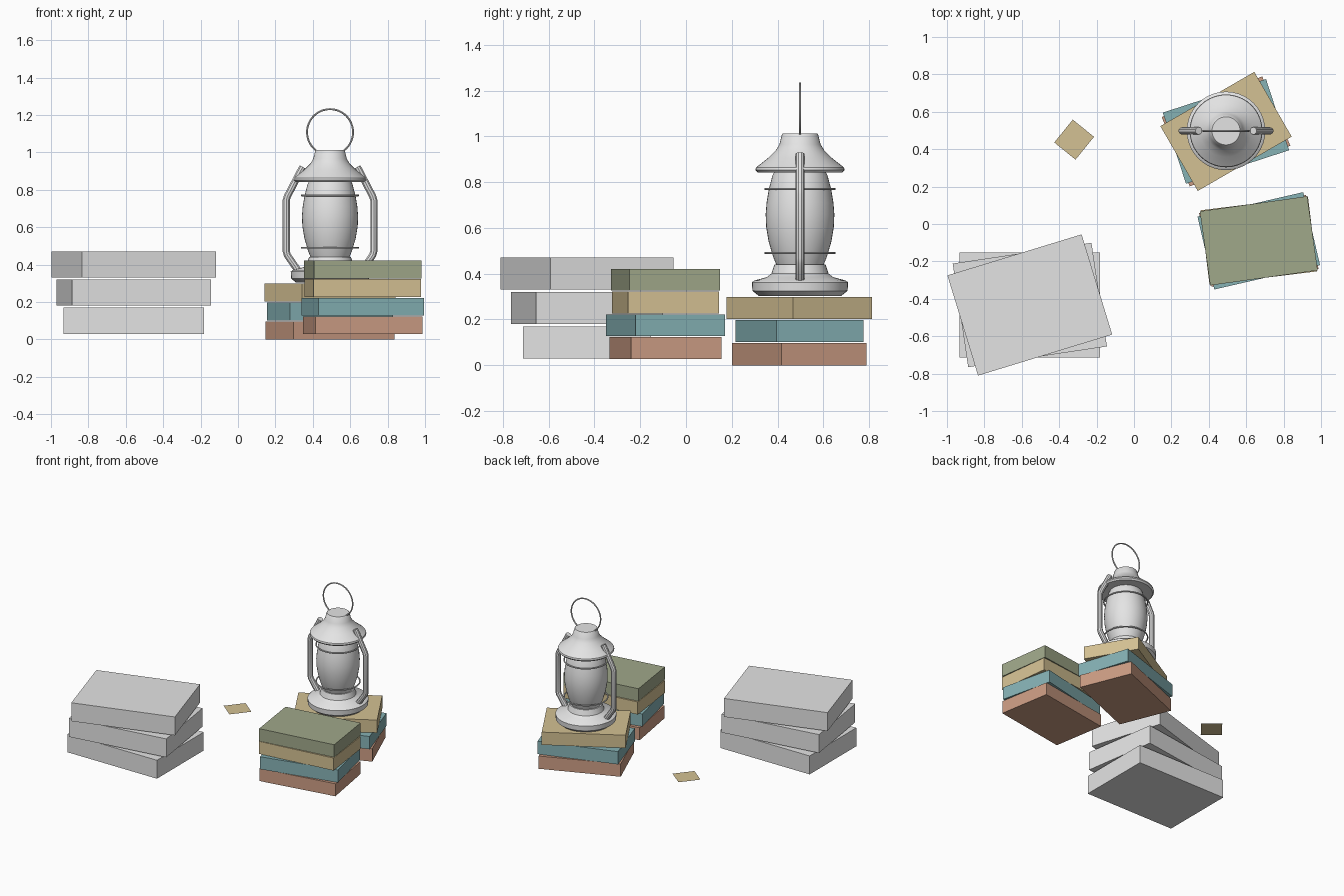
import bpy, bmesh, math
from mathutils import Matrix, Vector

if "Cube" in bpy.data.objects:
    bpy.data.objects.remove(bpy.data.objects["Cube"])


def material(name, r, g, b):
    lin = lambda v: ((v / 255 + 0.055) / 1.055) ** 2.4
    m = bpy.data.materials.new(name)
    m.diffuse_color = (lin(r), lin(g), lin(b), 1)
    m.use_nodes = True
    m.node_tree.nodes["Principled BSDF"].inputs["Base Color"].default_value = m.diffuse_color
    return m


GREY = material("light_grey", 228, 228, 228)
CLAY = material("terracotta", 204, 157, 132)
TEAL = material("teal", 134, 178, 181)
TAN = material("tan", 212, 193, 147)
GREEN = material("sage_green", 160, 168, 138)


def finish(bm, name, mat, smooth=False):
    mesh = bpy.data.meshes.new(name)
    bm.to_mesh(mesh)
    bm.free()
    mesh.materials.append(mat)
    ob = bpy.data.objects.new(name, mesh)
    bpy.context.collection.objects.link(ob)
    if smooth:
        smooth_shade(ob)
    return ob


def smooth_shade(ob):
    bpy.ops.object.select_all(action='DESELECT')
    ob.select_set(True)
    bpy.context.view_layer.objects.active = ob
    bpy.ops.object.shade_smooth_by_angle(angle=math.radians(35))


def stack(name, center, size, z0, pitch, layers):
    """Pile of turned boxes; layers = (angle, material) from the bottom up."""
    for i, (angle, mat) in enumerate(layers):
        bm = bmesh.new()
        loc = Vector((*center, z0 + i * pitch + size[2] / 2))
        bmesh.ops.create_cube(bm, size=1, matrix=Matrix.Translation(loc)
                              @ Matrix.Rotation(math.radians(angle), 4, 'Z')
                              @ Matrix.Diagonal((*size, 1)))
        finish(bm, f"{name}_{i + 1}", mat)


# Book piles
stack("large_book", (-0.557, -0.433), (0.75, 0.56, 0.14), 0.03, 0.15,
      [(0, GREY), (8.5, GREY), (17, GREY)])
stack("back_book", (0.492, 0.495), (0.58, 0.40, 0.097), 0.0, 0.101,
      [(22, CLAY), (18, TEAL), (30, TAN)])
stack("front_book", (0.667, -0.09), (0.58, 0.40, 0.095), 0.028, 0.0995,
      [(9.5, CLAY), (13, TEAL), (7, TAN), (8, GREEN)])

# Loose paper card
bm = bmesh.new()
bmesh.ops.create_grid(bm, x_segments=1, y_segments=1, size=0.5,
                      matrix=Matrix.Translation((-0.32, 0.451, 0.08))
                      @ Matrix.Rotation(math.radians(51), 4, 'Z')
                      @ Matrix.Diagonal((0.157, 0.146, 1, 1)))
finish(bm, "paper_card", TAN)

# Lantern
CX, CY = 0.492, 0.498


def lathe(name, profile, steps=40):
    bm = bmesh.new()
    vs = [bm.verts.new((CX + r, CY, z)) for r, z in profile]
    es = [bm.edges.new(p) for p in zip(vs, vs[1:])]
    bmesh.ops.spin(bm, geom=vs + es, cent=(CX, CY, 0), axis=(0, 0, 1),
                   angle=math.tau, steps=steps, use_duplicate=False)
    bmesh.ops.remove_doubles(bm, verts=bm.verts, dist=1e-5)
    bmesh.ops.recalc_face_normals(bm, faces=bm.faces)
    return finish(bm, name, GREY, True)


lathe("lantern_base", [(0, 0.303), (0.18, 0.303), (0.208, 0.325), (0.21, 0.362),
                       (0.20, 0.37), (0.145, 0.385), (0.125, 0.40),
                       (0.112, 0.44), (0, 0.44)])
lathe("lantern_globe", [(0, 0.435), (0.102, 0.435), (0.118, 0.475), (0.137, 0.54),
                        (0.148, 0.605), (0.15, 0.66), (0.146, 0.71),
                        (0.136, 0.77), (0.12, 0.83), (0.11, 0.85), (0, 0.85)])
lathe("lantern_cap", [(0, 0.845), (0.15, 0.845), (0.185, 0.842), (0.195, 0.853),
                      (0.192, 0.864), (0.14, 0.905), (0.105, 0.94), (0.09, 0.965),
                      (0.079, 1.008), (0.075, 1.012), (0, 1.012)])


def wire_ring(name, z, major, minor, rot=(0, 0, 0)):
    bpy.ops.mesh.primitive_torus_add(location=(CX, CY, z), rotation=rot,
                                     major_radius=major, minor_radius=minor,
                                     major_segments=48, minor_segments=8)
    ob = bpy.context.object
    ob.name = name
    ob.data.materials.append(GREY)
    smooth_shade(ob)


wire_ring("lower_guard_wire", 0.49, 0.151, 0.005)
wire_ring("upper_guard_wire", 0.77, 0.151, 0.005)
wire_ring("carry_ring", 1.108, 0.123, 0.005, (math.pi / 2, 0, 0))

# Side tubes, mirrored left and right
for side, sx in (("left", -1), ("right", 1)):
    path = [(0.165, 0.36), (0.19, 0.395), (0.228, 0.45), (0.234, 0.47),
            (0.234, 0.745), (0.228, 0.765), (0.146, 0.922)]
    cu = bpy.data.curves.new(side + "_tube", 'CURVE')
    cu.dimensions = '3D'
    cu.bevel_depth = 0.02
    cu.bevel_resolution = 3
    cu.use_fill_caps = True
    sp = cu.splines.new('POLY')
    sp.points.add(len(path) - 1)
    for p, (x, z) in zip(sp.points, path):
        p.co = (CX + sx * x, CY, z, 1)
    cu.materials.append(GREY)
    ob = bpy.data.objects.new(side + "_tube", cu)
    bpy.context.collection.objects.link(ob)
    bpy.ops.object.select_all(action='DESELECT')
    ob.select_set(True)
    bpy.context.view_layer.objects.active = ob
    bpy.ops.object.convert(target='MESH')
    smooth_shade(bpy.context.object)
